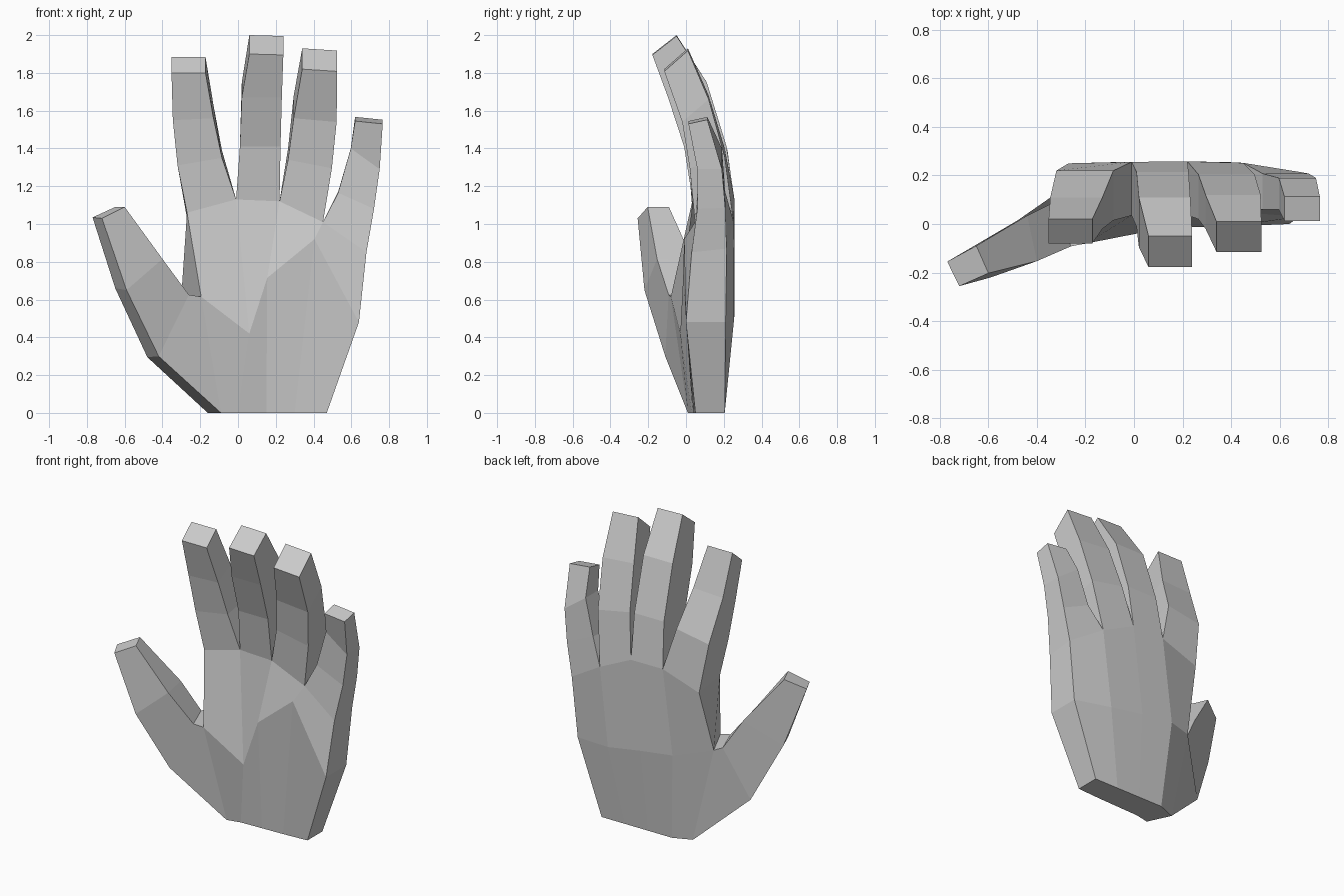
import bpy

old = bpy.data.objects.get("Cube")
if old:
    bpy.data.objects.remove(old, do_unlink=True)

# single plain grey
skin = bpy.data.materials.new("plain_grey")
skin.use_nodes = True
GREY = (0.6, 0.6, 0.6, 1.0)
skin.diffuse_color = GREY
skin.node_tree.nodes["Principled BSDF"].inputs["Base Color"].default_value = GREY


def loft(name, rings, cap_start=False, cap_end=False, skip=()):
    """Bridge closed rings of points; skip holds (ring, side) gaps left open."""
    n = len(rings[0])
    verts = [p for ring in rings for p in ring]
    faces = []
    for r in range(len(rings) - 1):
        for i in range(n):
            if (r, i) not in skip:
                a, b = r * n + i, r * n + (i + 1) % n
                faces.append((a, b, b + n, a + n))
    if cap_start:
        faces.append(tuple(reversed(range(n))))
    if cap_end:
        last = (len(rings) - 1) * n
        faces.append(tuple(range(last, last + n)))
    mesh = bpy.data.meshes.new(name)
    mesh.from_pydata(verts, [], faces)
    mesh.materials.append(skin)
    obj = bpy.data.objects.new(name, mesh)
    bpy.context.collection.objects.link(obj)
    return obj


# Palm rows, thumb side to little-finger side
wrist_front = [(-.09, .01, 0), (0, .03, 0), (.15, .035, 0), (.30, .04, 0), (.47, .05, 0)]
wrist_back = [(-.16, .157, 0), (-.04, .205, 0), (.13, .205, 0), (.30, .205, 0), (.47, .205, 0)]
mid_front = [(-.195, -.08, .615), (.06, -.03, .42), (.155, -.015, .715),
             (.405, -.01, .92), (.64, 0, .48)]
mid_back = [(-.30, .14, .62), (-.08, .255, .57), (.15, .257, .54),
            (.39, .255, .50), (.64, .21, .48)]
knuckle_front = [(-.27, .035, 1.06), (-.01, .035, 1.13), (.22, .036, 1.12),
                 (.45, .048, 1.01), (.68, .03, .85)]
knuckle_back = [(-.27, .25, 1.03), (-.01, .256, 1.12), (.22, .258, 1.12),
                (.45, .252, 1.01), (.68, .215, .87)]

# Palm: open at the knuckles and where the thumb joins
loft("palm",
     [wrist_front + wrist_back[::-1],
      mid_front + mid_back[::-1],
      knuckle_front + knuckle_back[::-1]],
     cap_start=True, skip={(0, 9)})


def finger_ring(xl, xr, yf, zf, yb, zb, slope):
    """Four corners; slope is the height change from the left to the right edge."""
    return [(xl, yf, zf), (xr, yf, zf + slope), (xr, yb, zb + slope), (xl, yb, zb)]


# Fingers: x left, x right, front y, front z, back y, back z, slope
fingers = {
    "index_finger": [(-.32, -.085, .015, 1.31, .22, 1.35, .04),
                     (-.345, -.13, -.02, 1.55, .11, 1.62, .01),
                     (-.352, -.172, -.08, 1.80, .02, 1.885, 0)],
    "middle_finger": [(.01, .225, -.01, 1.41, .215, 1.41, 0),
                      (.02, .232, -.095, 1.67, .11, 1.75, 0),
                      (.06, .24, -.178, 1.90, -.05, 2.0, -.005)],
    "ring_finger": [(.265, .497, .02, 1.34, .205, 1.40, -.045),
                    (.295, .522, -.02, 1.56, .12, 1.68, -.02),
                    (.34, .525, -.115, 1.82, .01, 1.93, -.012)],
    "little_finger": [(.53, .72, .06, 1.165, .208, 1.17, -.085),
                      (.597, .75, .06, 1.40, .19, 1.40, -.11),
                      (.62, .766, .013, 1.545, .113, 1.567, -.015)],
}
for i, (name, rings) in enumerate(fingers.items()):
    root = [knuckle_front[i], knuckle_front[i + 1], knuckle_back[i + 1], knuckle_back[i]]
    loft(name, [root] + [finger_ring(*r) for r in rings], cap_end=True)

# Thumb grows from the open side of the palm
loft("thumb",
     [[wrist_front[0], mid_front[0], mid_back[0], wrist_back[0]],
      [(-.42, -.11, .30), (-.26, -.092, .625), (-.33, .09, .625), (-.48, .015, .295)],
      [(-.59, -.22, .65), (-.40, -.153, .815), (-.44, .035, .81), (-.65, -.085, .66)],
      [(-.72, -.256, 1.03), (-.60, -.203, 1.09), (-.65, -.09, 1.09), (-.77, -.155, 1.035)]],
     cap_end=True)
